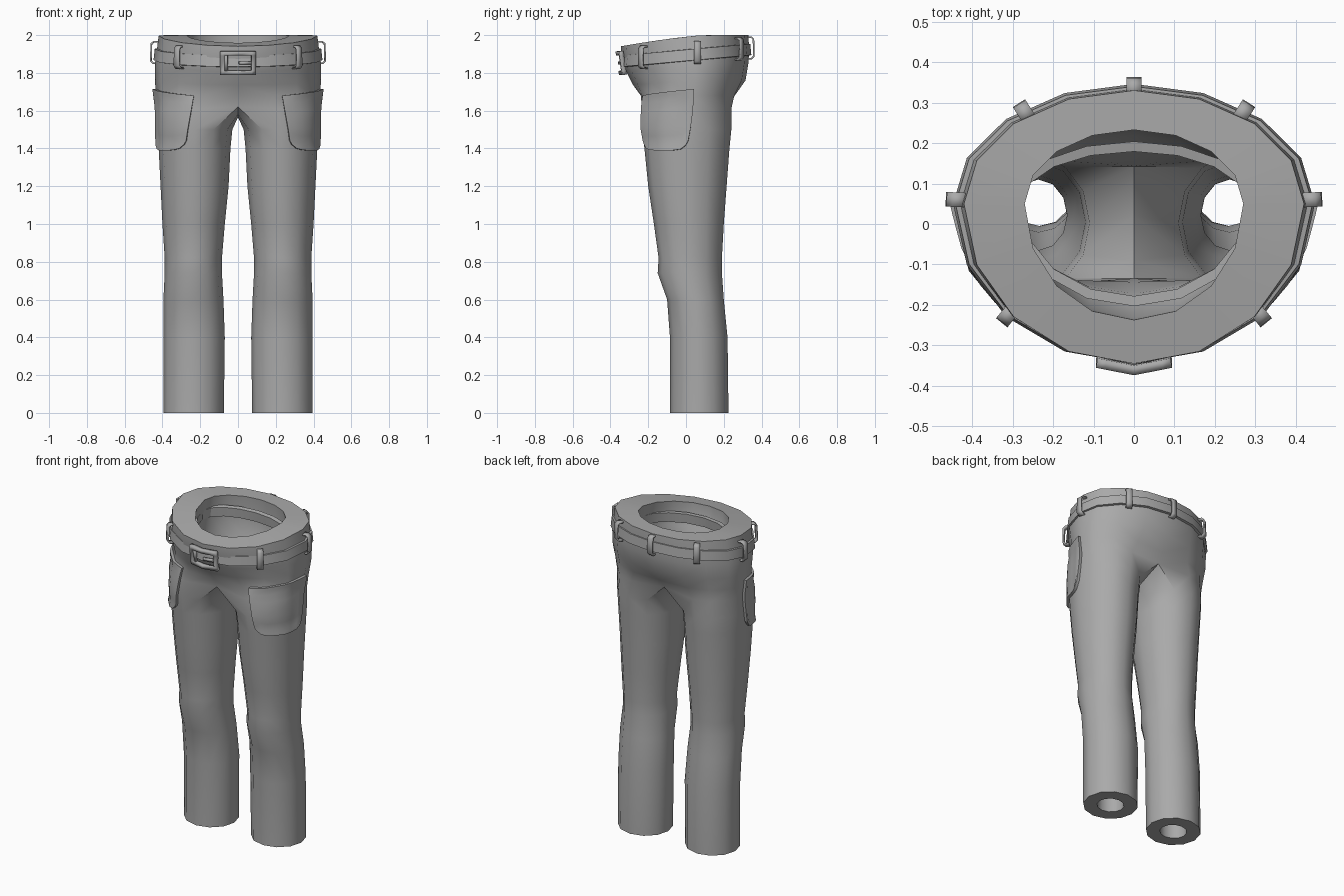
import bpy, bmesh, math
from mathutils import Vector
from mathutils.bvhtree import BVHTree

if "Cube" in bpy.data.objects:
    bpy.data.objects.remove(bpy.data.objects["Cube"])

cloth = bpy.data.materials.new("grey_cloth")
cloth.diffuse_color = (0.4, 0.4, 0.4, 1)
cloth.use_nodes = True
cloth.node_tree.nodes["Principled BSDF"].inputs["Base Color"].default_value = cloth.diffuse_color
YC = 0.05  # depth of the widest point of the waist


def finish(name, bm, angle=40, thick=0.0):
    bmesh.ops.recalc_face_normals(bm, faces=bm.faces)
    me = bpy.data.meshes.new(name)
    bm.to_mesh(me)
    bm.free()
    ob = bpy.data.objects.new(name, me)
    bpy.context.collection.objects.link(ob)
    me.materials.append(cloth)
    if thick:
        mod = ob.modifiers.new("thickness", 'SOLIDIFY')
        mod.thickness = thick
        mod.offset = 0
    bpy.ops.object.select_all(action='DESELECT')
    bpy.context.view_layer.objects.active = ob
    ob.select_set(True)
    bpy.ops.object.shade_smooth_by_angle(angle=math.radians(angle))
    return ob


def grid_faces(bm, rows, closed=False, skip=()):
    for j in range(len(rows) - 1):
        n = len(rows[j])
        for i in range(n if closed else n - 1):
            if (i, j) not in skip:
                k = (i + 1) % n
                bm.faces.new((rows[j][i], rows[j][k], rows[j + 1][k], rows[j + 1][i]))


def waist_point(deg, hx, yf, yb):
    a = math.radians(deg)
    s = math.sin(a)
    return hx * math.cos(a), YC + s * ((yb - YC) if s > 0 else (YC - yf))


# z, half width, front, back, blend towards leg shape, forward dip
HIPS = [(2.0, .42, -.345, .33, 0, .06), (1.92, .43, -.34, .335, 0, .06),
        (1.85, .44, -.315, .33, 0, .05), (1.76, .44, -.28, .315, 0, .03),
        (1.68, .437, -.255, .28, .3, 0), (1.61, .43, -.245, .255, .8, 0)]
# z, inner x, outer x, front, back
LEGS = [(1.5, .03, .425, -.235, .24), (1.4, .04, .42, -.22, .23), (1.2, .05, .41, -.2, .215),
        (1.0, .07, .4, -.17, .2), (.82, .085, .388, -.145, .19), (.74, .085, .388, -.15, .19),
        (.6, .077, .395, -.1, .2), (.4, .07, .395, -.085, .22), (0, .075, .395, -.085, .225)]
CROTCH = [(.11, 1.585), (.02, 1.565), (-.09, 1.58)]


def leg_point(i, row, wall):
    z, x0, x1, yf, yb = row
    a = math.radians(-120 + 30 * i)
    return ((x0 + x1) / 2 + ((x1 - x0) / 2 - wall) * math.cos(a),
            (yf + yb) / 2 + ((yb - yf) / 2 - wall) * math.sin(a))


def shell(bm, inner):
    """One half of the trousers; returns the waist arc and the hem ring."""
    hip_wall, leg_wall, lift = (.15, .08, .1) if inner else (0, 0, 0)
    arcs = []
    for n, (z, hx, yf, yb, t, dip) in enumerate(HIPS):
        arc = []
        for i in range(9):
            x, y = waist_point(-90 + 22.5 * i, hx - hip_wall, yf + hip_wall * .72, yb - hip_wall * .65)
            lx, ly = leg_point(i, LEGS[0], leg_wall)
            x, y = x + (lx - x) * t, y + (ly - y) * t
            zz = z - dip * max(0, (.1 - y) / .45) ** 1.3
            if i in (0, 8):
                x = 0
                zz += (lift * .5 + .01) if n == 5 else 0
            arc.append(bm.verts.new((x, y, zz)))
        arcs.append(arc)
    grid_faces(bm, arcs)
    saddle = [bm.verts.new((0, y, z + lift * .6)) for y, z in CROTCH]
    rings = [arcs[-1] + saddle]
    for row in LEGS:
        rings.append([bm.verts.new((*leg_point(i, row, leg_wall), row[0])) for i in range(12)])
    grid_faces(bm, rings, closed=True)
    return arcs[0], rings[-1]


# Trousers: outer and inner shells joined at the waist rim and leg hems
bm = bmesh.new()
top_out, hem_out = shell(bm, False)
top_in, hem_in = shell(bm, True)
grid_faces(bm, [top_out, top_in])
grid_faces(bm, [hem_out, hem_in], closed=True)
copy = bmesh.ops.duplicate(bm, geom=bm.verts[:] + bm.edges[:] + bm.faces[:])["geom"]
for v in copy:
    if isinstance(v, bmesh.types.BMVert):
        v.co.x *= -1
bmesh.ops.remove_doubles(bm, verts=bm.verts, dist=1e-5)
bmesh.ops.recalc_face_normals(bm, faces=bm.faces)
tree = BVHTree.FromBMesh(bm)
finish("trousers", bm, 45)


def surface(deg, z, out, centre):
    a = math.radians(deg)
    d = Vector((math.cos(a), math.sin(a), 0))
    c = Vector((centre[0], centre[1], z))
    hit = tree.ray_cast(c + d, -d)[0]
    return hit + d * out


# Belt, outside and showing on the inside of the waist
def belt(name, profile):
    bm = bmesh.new()
    rows = []
    for off, z in profile + profile[:1]:
        row = []
        for i in range(16):
            x, y = waist_point(-90 + 22.5 * i, .435 + off, -.333 - off, .334 + off)
            row.append(bm.verts.new((x, y, z + .09 * (y - YC))))
        rows.append(row)
    grid_faces(bm, rows, closed=True)
    bmesh.ops.remove_doubles(bm, verts=bm.verts, dist=1e-6)
    finish(name, bm, 30)


belt("belt", [(-.02, 1.93), (.006, 1.927), (.012, 1.868), (-.02, 1.862)])
belt("belt_lining", [(-.13, 1.93), (-.155, 1.927), (-.15, 1.868), (-.13, 1.862)])

# Belt loops: straps bowed over the belt
for n, deg in enumerate((90, 52, 128, 2, 178, -45, -135)):
    a = math.radians(deg)
    x, y = waist_point(deg, .437, -.335, .335)
    nrm = Vector((math.cos(a) / .44, math.sin(a) / .36, 0)).normalized()
    side = Vector((-nrm.y, nrm.x, 0))
    bm = bmesh.new()
    rows = []
    for out, z in ((-.02, -.058), (.012, -.058), (.024, -.045), (.022, .045), (.01, .056), (-.02, .056)):
        base = Vector((x, y, 1.908 + .09 * (y - YC) + z)) + nrm * out
        rows.append([bm.verts.new(base + side * w) for w in (-.018, .018)])
    grid_faces(bm, rows)
    finish("belt_loop_%d" % (n + 1), bm, 40, .009)


# Buckle: bent frame and prong following the lean of the belt
def buckle_part(name, xs, zs, skip, depth, thick):
    bm = bmesh.new()
    rows = [[bm.verts.new((x, depth + .2 * abs(x) - .15 * (z - 1.85), z)) for x in xs] for z in zs]
    grid_faces(bm, rows, skip=skip)
    finish(name, bm, 30, thick)


buckle_part("buckle_frame", (-.092, -.07, 0, .07, .092), (1.79, 1.812, 1.893, 1.915),
            {(1, 1), (2, 1)}, -.352, .024)
buckle_part("buckle_prong", (.005, .04, .075), (1.845, 1.86), (), -.354, .014)
buckle_part("buckle_bar", (-.07, -.055), (1.81, 1.895), (), -.35, .014)

# Front pockets: raised patches wrapped on the hips with a thicker border
for sx, name in ((1, "pocket_right"), (-1, "pocket_left")):
    bm = bmesh.new()
    steps = [0, 0, .04, .12, .25, .4, .55, .7, .85, .95, 1, 1]
    last = len(steps) - 1
    rows = []
    for j, v in enumerate(steps):
        row = []
        for i, u in enumerate(steps):
            top = 1.68 + .035 * u
            low = 1.39 + .05 * abs(2 * u - 1) ** 6
            z = low + (top - low) * v
            deg = -87 + 9 * (1 - v) * (1 - u) + (90 - 8 * (1 - v) ** 2) * u
            edge = min(i, j, last - i, last - j)
            p = surface(deg, z, (-.01, .017, .016, .009)[min(edge, 3)], (.22, .03))
            row.append(bm.verts.new((p.x * sx, p.y, p.z)))
        rows.append(row)
    grid_faces(bm, rows)
    ob = finish(name, bm, 40)
    if sum(p.normal.x * p.area for p in ob.data.polygons) * sx < 0:
        ob.data.flip_normals()
